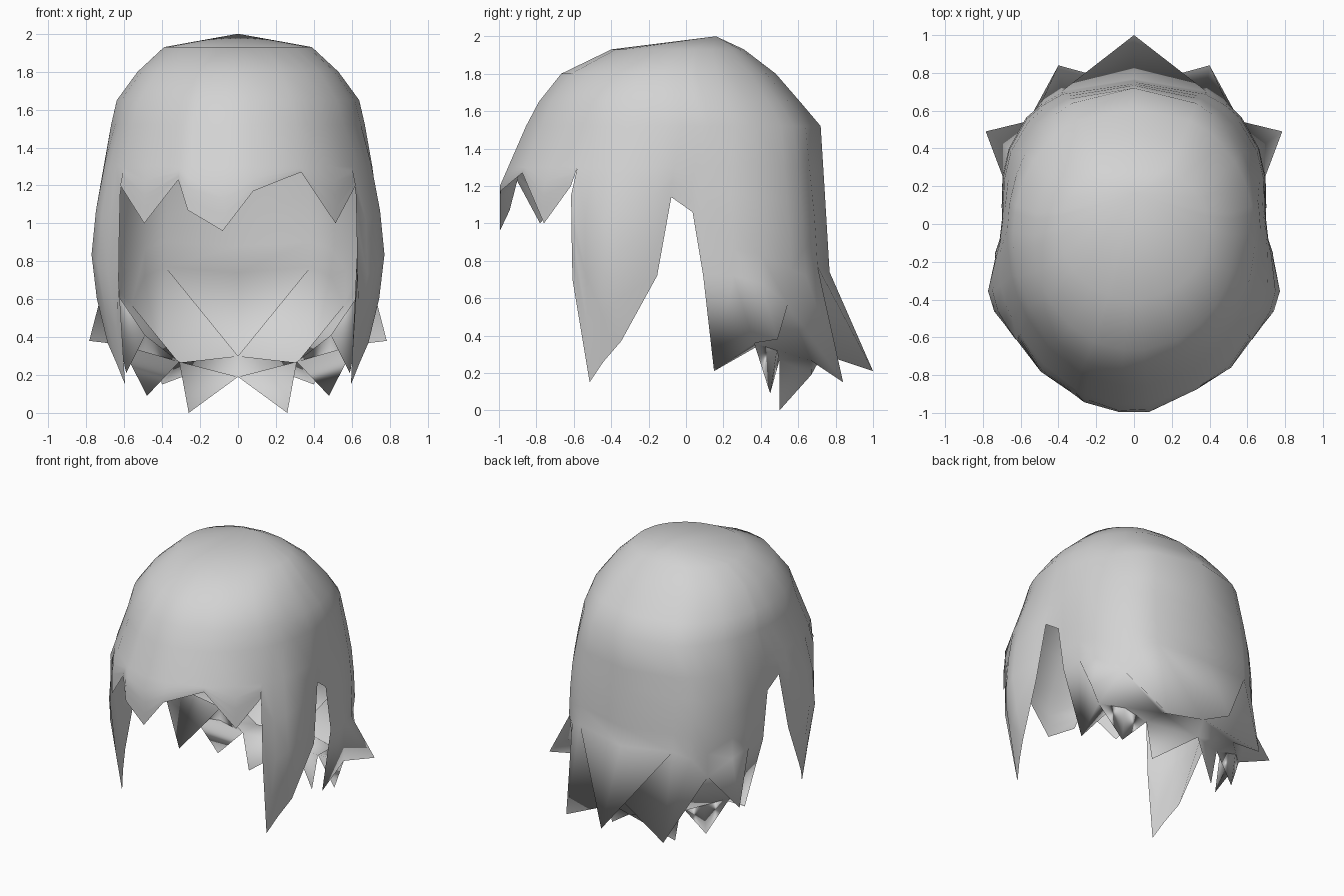
import bpy, bmesh
from math import sin, cos, exp, radians
from mathutils import Vector

if "Cube" in bpy.data.objects:
    bpy.data.objects.remove(bpy.data.objects["Cube"])

COLOUR = (0.65, 0.65, 0.65, 1)
grey = bpy.data.materials.new("hair_grey")
grey.use_nodes = True
grey.diffuse_color = COLOUR
grey.node_tree.nodes["Principled BSDF"].inputs["Base Color"].default_value = COLOUR

# Head section by height: z, half width, front y, back y
SECTIONS = [(1.93, .39, -.40, .31), (1.8, .53, -.67, .48), (1.65, .64, -.79, .61),
            (1.52, .67, -.86, .72), (1.2, .745, -1.0, .74), (.7, .75, -1.0, .77),
            (.15, .66, -1.0, .70)]
UPPER = [1.93, 1.8, 1.65, 1.52, 1.3]

# Hem as (angle from the front toward +x, height)
BANGS = [(-52, 1.2), (-37, 1.0), (-22, 1.23), (-18, 1.07), (-5.3, .96),
         (5.3, 1.17), (23.7, 1.27), (39, 1.0), (52, 1.2)]
LOCK = [(52, .7), (58.5, .15), (65, .26), (73, .37), (87, .72), (94, 1.14), (103, 1.06)]
BACK = [(106.5, .72), (118, .72), (128, .68), (140, .57), (147, .72), (155, .77)]
MIDDLE = (180, .74)


def clamp(t):
    return max(0, min(1, t))


def section(z):
    """Blend the two head sections around a height."""
    z = max(min(z, SECTIONS[0][0]), SECTIONS[-1][0])
    for hi, lo in zip(SECTIONS, SECTIONS[1:]):
        if z >= lo[0]:
            t = (hi[0] - z) / (hi[0] - lo[0])
            return [a + (b - a) * t for a, b in zip(hi[1:], lo[1:])]


def on_head(angle, z):
    """Point on the head: round in front, squarer behind."""
    w, front, back = section(z)
    s, c = sin(radians(angle)), cos(radians(angle))
    n = 2 if c > 0 else 2.6 - .4 * clamp(2 * z - 2)
    r = (abs(s / w) ** n + abs(2 * c / (back - front)) ** n) ** (-1 / n)
    # Dent behind the ear gap, and fuller side locks
    r -= .045 * clamp((1.5 - z) / .3) * exp(-((abs(angle) - 103) / 18) ** 2)
    r += .06 * clamp(1 - abs(z - .8) / .6) * exp(-((abs(angle) - 70) / 12) ** 2)
    return Vector((r * s, (front + back) / 2 - r * c, z))


def mirrored(p):
    return Vector((-p[0], p[1], p[2]))


hair = bmesh.new()


def fan(tip, rim):
    """Triangles from a rim of points to one tip."""
    for a, b in zip(rim, rim[1:]):
        hair.faces.new([hair.verts.new(p) for p in (a, tip, b)])


def fan_pair(tip, rim):
    fan(tip, rim)
    fan(mirrored(tip), [mirrored(p) for p in reversed(rim)])


# Main shell: columns from the crown to the fringe, side locks and spike roots
side = LOCK + BACK
hem = [(-a, z) for a, z in reversed(side)] + BANGS + side + [MIDDLE]
crown = hair.verts.new((0, .16, 2.0))
columns = []
for angle, end in hem:
    heights = UPPER + [1.3 + (end - 1.3) * k / 4 for k in range(1, 5)]
    columns.append([hair.verts.new(on_head(angle, z)) for z in heights])
for i, left in enumerate(columns):
    j = (i + 1) % len(columns)
    right = columns[j]
    if hem[i][0] == hem[j][0]:
        continue  # fringe corner and lock share one column
    hair.faces.new((crown, left[0], right[0]))
    for k in range(len(left) - 1):
        hair.faces.new((left[k], left[k + 1], right[k + 1], right[k]))

# Roots of the outer spikes and valleys between them
ear_root, side_root, side_mid, corner_root, corner_mid, back_root = [on_head(*p) for p in BACK]
side_valley = on_head(129, .36)
corner_valley = on_head(159, .265)
nape_root = Vector((0, .73, .3))
nape_valley = Vector((0, .67, .19))
inner_valley = Vector((.31, .5, .27))
inner_ridge = Vector((.49, .5, .41))

# Outer spikes flaring from the back, closed underneath
fan(Vector((0, 1, .21)),
    [nape_root, back_root, on_head(*MIDDLE), mirrored(back_root), nape_root])
fan_pair(Vector((.40, .84, .15)),
         [corner_valley, corner_root, corner_mid, back_root, nape_root, corner_valley])
fan_pair(Vector((.785, .49, .38)),
         [side_valley, side_root, side_mid, corner_root, side_valley])

# Spike behind the ear gap, with its inner side
fan_pair(Vector((.59, .15, .21)),
         [ear_root, side_root, side_valley, inner_ridge, ear_root])

# Webs between the outer spikes and the underside
fan_pair(corner_root, [corner_valley, side_valley])
fan_pair(corner_valley, [nape_root, nape_valley])
fan_pair(inner_valley, [side_valley, corner_valley, nape_valley])

# Inner spikes hanging under the nape
fan_pair(Vector((.48, .45, .09)), [side_valley, inner_valley, inner_ridge, side_valley])
fan_pair(Vector((.26, .5, 0)), [inner_valley, nape_valley])

# Weld everything into one smooth hair piece
bmesh.ops.remove_doubles(hair, verts=hair.verts[:], dist=.0005)
mesh = bpy.data.meshes.new("hair")
hair.to_mesh(mesh)
hair.free()
mesh.materials.append(grey)
mesh.shade_smooth()
obj = bpy.data.objects.new("hair", mesh)
bpy.context.collection.objects.link(obj)
